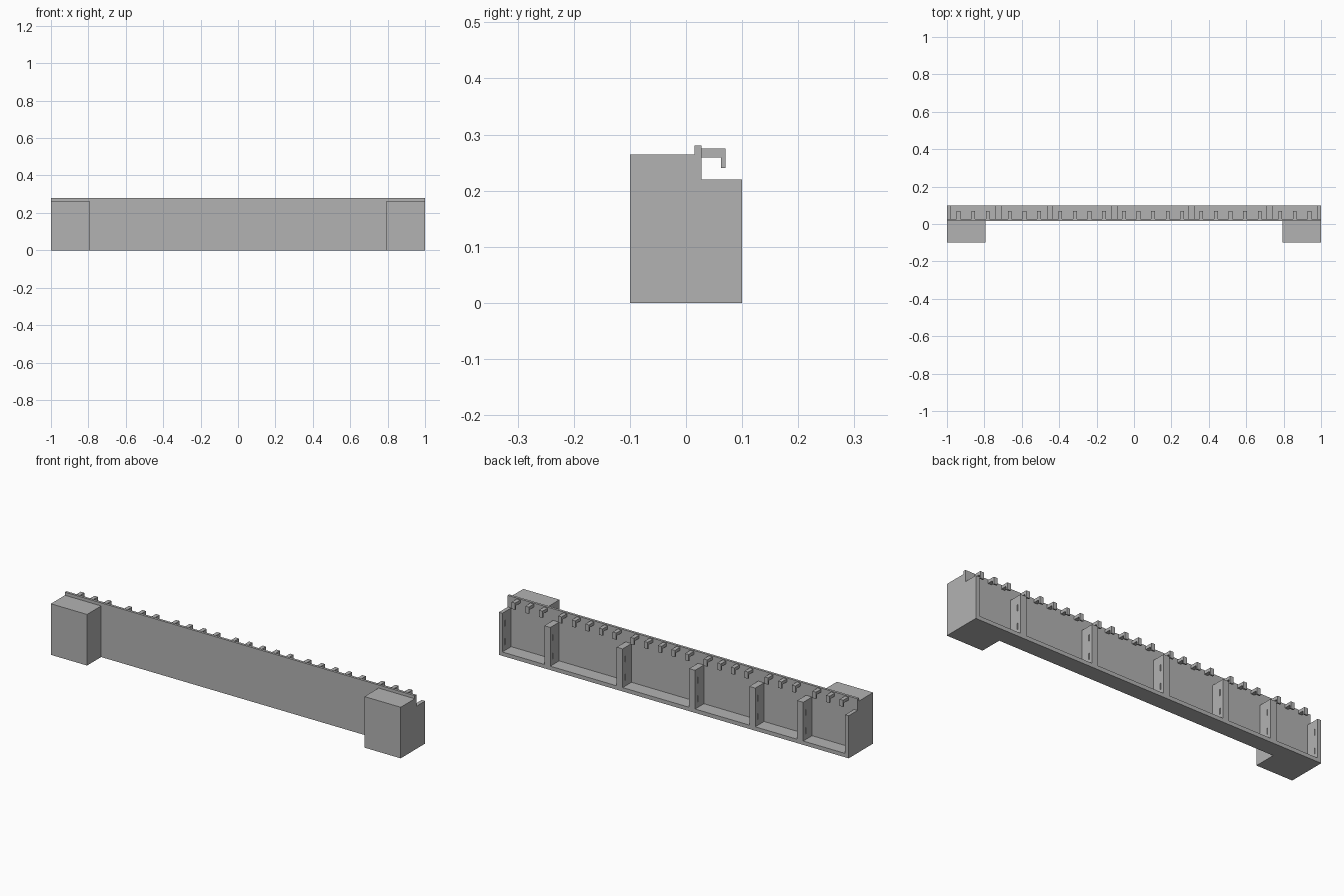
import bpy
import bmesh

cube = bpy.data.objects.get("Cube")
if cube:
    bpy.data.objects.remove(cube, do_unlink=True)

grey = bpy.data.materials.new("plain_grey")
grey.use_nodes = True
grey.diffuse_color = (0.45, 0.45, 0.45, 1)
grey.node_tree.nodes["Principled BSDF"].inputs["Base Color"].default_value = grey.diffuse_color


def extrude_profile(name, profile, x0, x1):
    """Extrude a (y, z) outline along x."""
    bm = bmesh.new()
    face = bm.faces.new([bm.verts.new((x0, y, z)) for y, z in profile])
    grown = bmesh.ops.extrude_face_region(bm, geom=[face])["geom"]
    verts = [v for v in grown if isinstance(v, bmesh.types.BMVert)]
    bmesh.ops.translate(bm, verts=verts, vec=(x1 - x0, 0, 0))
    bmesh.ops.recalc_face_normals(bm, faces=bm.faces)
    mesh = bpy.data.meshes.new(name)
    bm.to_mesh(mesh)
    bm.free()
    mesh.materials.append(grey)
    obj = bpy.data.objects.new(name, mesh)
    bpy.context.collection.objects.link(obj)
    return obj


def box(name, x0, x1, y0, y1, z0, z1):
    return extrude_profile(name, [(y0, z0), (y1, z0), (y1, z1), (y0, z1)], x0, x1)


FRONT, WALL_FRONT, WALL_BACK, BACK = -0.1, 0.015, 0.028, 0.1
FLOOR, RIB_TOP, WALL_TOP = 0.02, 0.22, 0.28
END, RIB, PITCH = 0.02, 0.034, 0.078

# Long wall and floor in one L-shaped section
extrude_profile("wall_and_floor", [
    (WALL_FRONT, 0), (BACK, 0), (BACK, FLOOR), (WALL_BACK, FLOOR),
    (WALL_BACK, WALL_TOP), (WALL_FRONT, WALL_TOP)], -1, 1)

# Solid blocks at both ends of the front
box("left_block", 0.793, 1, FRONT, WALL_FRONT, 0, 0.264)
box("right_block", -1, -0.793, FRONT, WALL_FRONT, 0, 0.264)

# Slot cutters, stopping inside the end ribs
cutters = [box("slot_cutter", -0.99, 0.99, 0.076, 0.081, z - 0.016, z + 0.016)
           for z in (0.065, 0.16)]
for cutter in cutters:
    cutter.hide_render = True
    cutter.hide_viewport = True
    cutter.display_type = 'WIRE'


def rib(name, x0, x1):
    obj = box(name, x0, x1, WALL_BACK, BACK, FLOOR, RIB_TOP)
    for cutter in cutters:
        mod = obj.modifiers.new("slot", 'BOOLEAN')
        mod.operation = 'DIFFERENCE'
        mod.solver = 'EXACT'
        mod.object = cutter


# Hanging hook section
HOOK = [(WALL_BACK, 0.259), (0.062, 0.259), (0.062, 0.24),
        (0.07, 0.24), (0.07, 0.275), (WALL_BACK, 0.275)]

# Bays from left to right, each sized by its number of hooks
rib("left_end_rib", 1 - END, 1)
x = 1 - END
bays = (3, 5, 5, 4, 3, 3)
for i, count in enumerate(bays):
    width = 0.03 + 0.07 * count
    middle = x - width / 2
    for k in range(count):
        centre = middle + ((count - 1) / 2 - k) * PITCH
        extrude_profile("hook", HOOK, centre - 0.01, centre + 0.01)
    x -= width
    if i < len(bays) - 1:
        rib("divider_rib", x - RIB, x)
        x -= RIB
rib("right_end_rib", -1, -1 + END)
